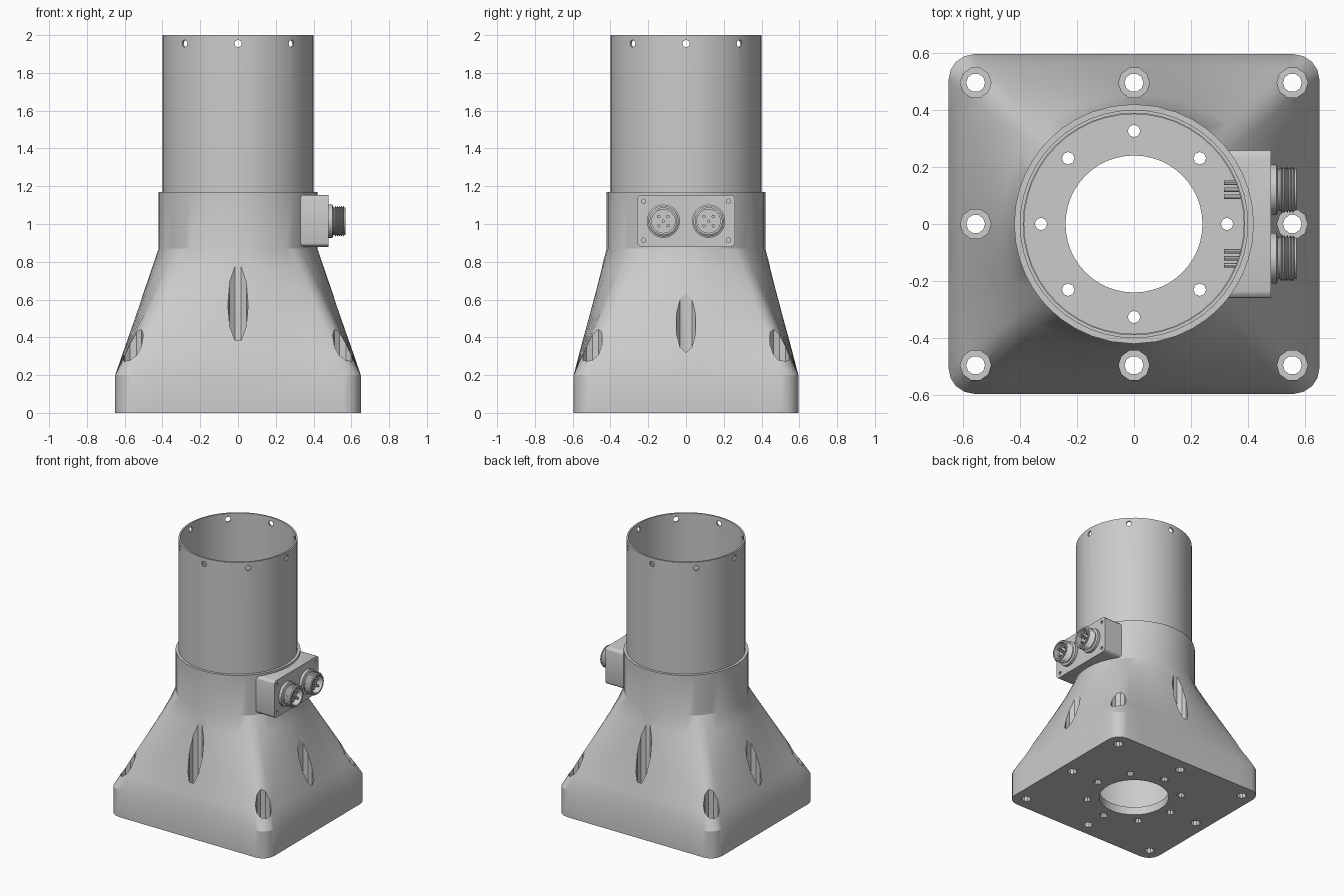
import bpy, bmesh, math
from mathutils import Matrix, Vector

old = bpy.data.objects.get("Cube")
if old:
    bpy.data.objects.remove(old, do_unlink=True)


def material(name, rgb):
    m = bpy.data.materials.new(name)
    m.use_nodes = True
    m.diffuse_color = (*rgb, 1)
    m.node_tree.nodes["Principled BSDF"].inputs["Base Color"].default_value = (*rgb, 1)
    return m


GREY = material("light grey metal", (0.6, 0.6, 0.6))


def make(name, bm):
    bmesh.ops.recalc_face_normals(bm, faces=bm.faces)
    mesh = bpy.data.meshes.new(name)
    bm.to_mesh(mesh)
    bm.free()
    ob = bpy.data.objects.new(name, mesh)
    bpy.context.collection.objects.link(ob)
    mesh.materials.append(GREY)
    return ob


def lathe(bm, profile, sides, matrix=Matrix(), closed=False):
    """Revolve (radius, height) points about z; radius 0 gives a pole."""
    rings = []
    for r, z in profile:
        n = sides if r > 0 else 1
        rings.append([bm.verts.new(matrix @ Vector((r * math.cos(math.tau * i / n),
                      r * math.sin(math.tau * i / n), z))) for i in range(n)])
    pairs = list(zip(rings, rings[1:])) + ([(rings[-1], rings[0])] if closed else [])
    for a, b in pairs:
        for i in range(sides):
            j = (i + 1) % sides
            quad = [a[i % len(a)], a[j % len(a)], b[j % len(b)], b[i % len(b)]]
            bm.faces.new(list(dict.fromkeys(quad)))


def rod(bm, r, z0, z1, sides, matrix=Matrix()):
    lathe(bm, [(0, z0), (r, z0), (r, z1), (0, z1)], sides, matrix)


def cut(ob, cutter):
    mod = ob.modifiers.new("cut", 'BOOLEAN')
    mod.operation, mod.solver, mod.object = 'DIFFERENCE', 'EXACT', cutter
    apply_all(ob)


def apply_all(ob):
    graph = bpy.context.evaluated_depsgraph_get()
    graph.update()
    mesh = bpy.data.meshes.new_from_object(ob.evaluated_get(graph))
    ob.modifiers.clear()
    ob.data = mesh


def smooth(ob, angle=30):
    bpy.ops.object.select_all(action='DESELECT')
    ob.select_set(True)
    bpy.context.view_layer.objects.active = ob
    bpy.ops.object.shade_smooth_by_angle(angle=math.radians(angle))


def polar(r, k, z=0):
    a = math.tau * k / 8
    return Matrix.Translation((r * math.cos(a), r * math.sin(a), z)) @ Matrix.Rotation(a, 4, 'Z')


# Rounded rectangle outline of the foot
HX, HY, RAD, ARC, EDGE = 0.65, 0.595, 0.09, 4, 10
corners = []
for k, (sx, sy) in enumerate([(1, 1), (-1, 1), (-1, -1), (1, -1)]):
    c = Vector((sx * (HX - RAD), sy * (HY - RAD)))
    corners.append([c + RAD * Vector((math.cos(t), math.sin(t))) for t in
                    [(k + i / ARC) * math.pi / 2 for i in range(ARC + 1)]])
outline = []
for k, arc in enumerate(corners):
    nxt = corners[(k + 1) % 4][0]
    outline += arc + [arc[-1].lerp(nxt, i / EDGE) for i in range(1, EDGE)]

# Body: square foot, lofted to a round collar
bm = bmesh.new()
RC, Z0, Z1, TOP = 0.42, 0.2, 0.87, 1.17
levels = [(0, 0)] + [(Z0 + (Z1 - Z0) * i / 6, i / 6) for i in range(7)] + [(TOP, 1)]
rings = [[bm.verts.new((*p.lerp(p.normalized() * RC, f), z)) for p in outline] for z, f in levels]
for a, b in zip(rings, rings[1:]):
    for i in range(len(a)):
        j = (i + 1) % len(a)
        bm.faces.new((a[i], a[j], b[j], b[i]))
bm.faces.new(rings[0])
bm.faces.new(rings[-1])
body = make("flange_body", bm)

# Stepped bore, counterbored foot holes and floor holes
bm = bmesh.new()
lathe(bm, [(0, -0.1), (0.24, -0.1), (0.24, 0.06), (0.385, 0.06), (0.385, 1.4), (0, 1.4)], 48)
bore = make("bore_cutter", bm)
bm = bmesh.new()
for x in (-0.555, 0, 0.555):
    for y in (-0.495, 0, 0.495):
        if x or y:
            lathe(bm, [(0, -0.1), (0.033, -0.1), (0.033, 0.1), (0.054, 0.1), (0.054, 0.86), (0, 0.86)],
                  10, Matrix.Translation((x, y, 0)))
for k in range(8):
    lathe(bm, [(0, -0.01), (0.036, -0.01), (0.022, 0.015), (0.022, 0.1), (0, 0.1)], 8, polar(0.326, k))
holes = make("hole_cutter", bm)
cut(body, bore)
cut(body, holes)
smooth(body, 25)

# Tube with a row of radial holes near the rim
bm = bmesh.new()
lathe(bm, [(0.4, 1.1), (0.4, 2), (0.388, 2), (0.388, 1.1)], 48, closed=True)
tube = make("tube", bm)
bm = bmesh.new()
for k in range(8):
    rod(bm, 0.02, 0.3, 0.5, 8, polar(0, k, 1.955) @ Matrix.Rotation(math.pi / 2, 4, 'Y'))
rim_holes = make("rim_hole_cutter", bm)
cut(tube, rim_holes)
smooth(tube)

# Connector box on the left side
bm = bmesh.new()
bmesh.ops.create_cube(bm, size=1, matrix=Matrix.Translation((0.405, 0, 1.017))
                      @ Matrix.Diagonal((0.15, 0.52, 0.275, 1)))
along_x = [e for e in bm.edges if abs(e.verts[0].co.x - e.verts[1].co.x) > 0.1]
bmesh.ops.bevel(bm, geom=along_x, offset=0.025, segments=3, profile=0.5, affect='EDGES')
box = make("connector_box", bm)
cut(box, bore)


def facing_x(x, y, z):
    return Matrix.Translation((x, y, z)) @ Matrix.Rotation(math.pi / 2, 4, 'Y')


# Recessed screw sockets at the corners of the box
bm = bmesh.new()
for y in (-0.225, 0.225):
    for z in (0.915, 1.12):
        rod(bm, 0.012, -0.02, 0.02, 8, facing_x(0.48, y, z))
sockets = make("socket_cutter", bm)
cut(box, sockets)
smooth(box)

# Threaded round connectors with contact pins
for name, y in (("front", -0.12), ("rear", 0.12)):
    bm = bmesh.new()
    thread = [(0.081 if i % 2 else 0.073, 0.032 + 0.005 * i) for i in range(11)]
    lathe(bm, [(0, -0.01), (0.088, -0.01), (0.088, 0.02), (0.073, 0.025)] + thread
          + [(0.073, 0.09), (0.062, 0.09), (0.062, 0.045), (0, 0.045)], 28, facing_x(0.48, y, 1.015))
    smooth(make(name + "_connector", bm), 25)

    bm = bmesh.new()
    offsets = [(0, 0)] + [(0.035 * math.cos(a), 0.035 * math.sin(a))
                          for a in [math.pi / 4 + k * math.pi / 2 for k in range(4)]]
    for dy, dz in offsets:
        place = facing_x(0.48, y + dy, 1.015 + dz)
        rod(bm, 0.009, 0.04, 0.08, 8, place)
        rod(bm, 0.008, -0.165, -0.06, 8, place)
    smooth(make(name + "_contact_pins", bm))

for helper in (bore, holes, rim_holes, sockets):
    bpy.data.objects.remove(helper, do_unlink=True)
